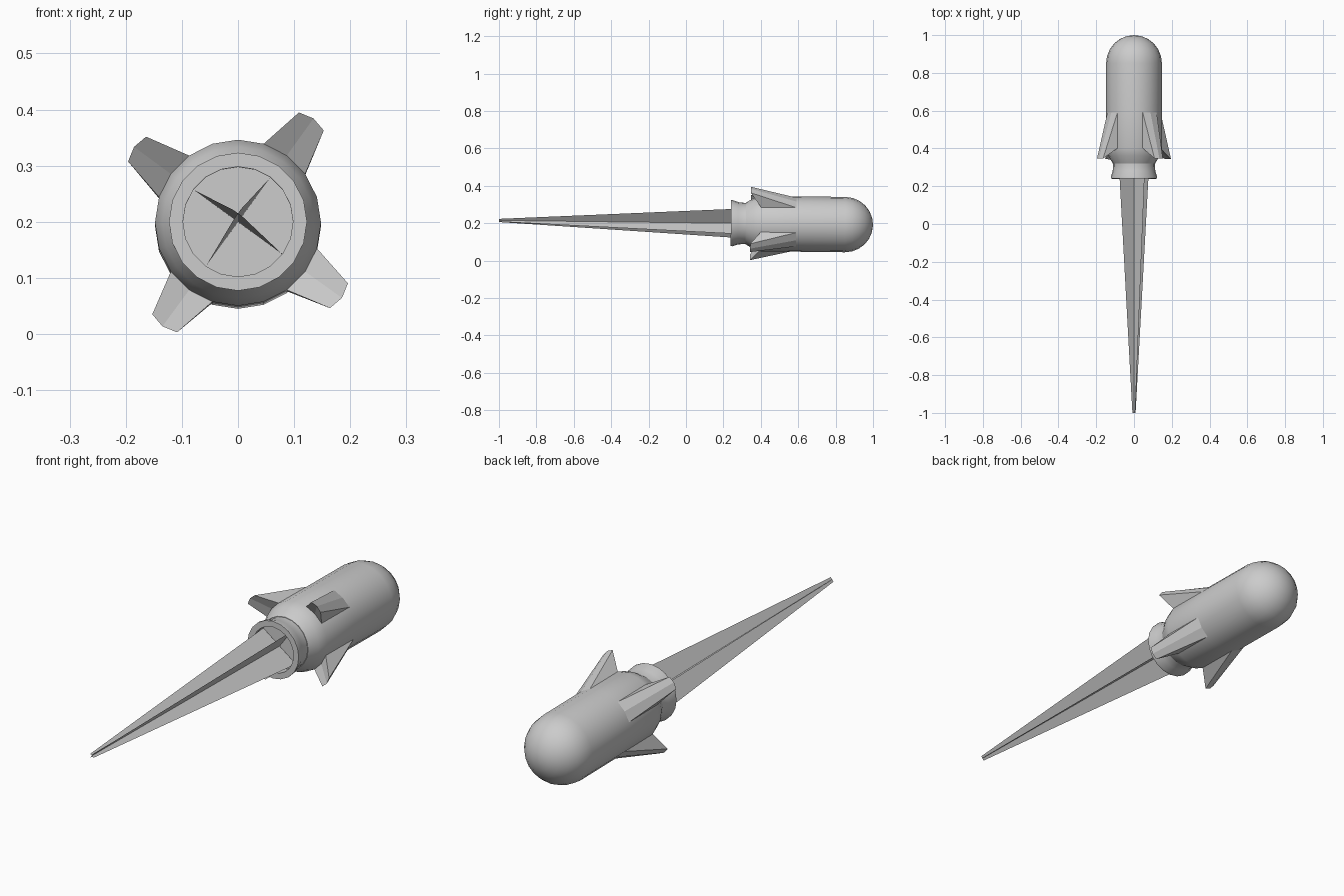
import bpy, bmesh
from math import sin, cos, radians
from mathutils import Vector

if "Cube" in bpy.data.objects:
    bpy.data.objects.remove(bpy.data.objects["Cube"])

SIDES = 20
R = 0.148          # body radius
TILT = -0.012      # the whole model leans slightly nose-down
AXIS_Z = 0.203


def polar(r, deg, y):
    return Vector((r * cos(radians(deg)), y, r * sin(radians(deg))))


def finish(name, bm, smooth=None, recalc=True):
    if recalc:
        bmesh.ops.recalc_face_normals(bm, faces=bm.faces)
    mesh = bpy.data.meshes.new(name)
    bm.to_mesh(mesh)
    bm.free()
    ob = bpy.data.objects.new(name, mesh)
    bpy.context.collection.objects.link(ob)
    ob.location.z = AXIS_Z
    ob.rotation_euler.x = TILT
    if smooth:
        bpy.ops.object.select_all(action='DESELECT')
        ob.select_set(True)
        bpy.context.view_layer.objects.active = ob
        bpy.ops.object.shade_smooth_by_angle(angle=radians(smooth))
    return ob


def lathe(name, profile, smooth=28):
    """Spin (radius, y) points around the y axis."""
    bm = bmesh.new()
    rings = []
    for r, y in profile:
        if r == 0:
            rings.append([bm.verts.new((0, y, 0))] * SIDES)
        else:
            rings.append([bm.verts.new(polar(r, 360 * i / SIDES, y)) for i in range(SIDES)])
    for a, b in zip(rings, rings[1:]):
        for i in range(SIDES):
            j = (i + 1) % SIDES
            bm.faces.new(list(dict.fromkeys((a[i], a[j], b[j], b[i]))))
    return finish(name, bm, smooth)


# Body: domed nose, straight barrel, tapered tail
dome = [(R * sin(radians(a)), 0.85 + 0.15 * cos(radians(a))) for a in range(15, 91, 15)]
lathe("body", [(0, 1.0)] + dome + [(R, 0.59), (R, 0.40), (0.135, 0.36), (0.112, 0.32), (0, 0.32)])

# Nozzle: flared cup with a recessed floor
lathe("nozzle", [(0.110, 0.33), (0.110, 0.31), (0.113, 0.28), (0.123, 0.25), (0.123, 0.24),
                 (0.098, 0.24), (0.098, 0.29), (0, 0.29)])

# Fins: wedges growing out of two neighbouring body facets
for k in range(4):
    mid = 54 + 90 * k
    bm = bmesh.new()
    lead = [bm.verts.new(polar(R, mid + d, 0.59)) for d in (-18, 0, 18)]
    root = [bm.verts.new(polar(R, mid + d, 0.40)) for d in (-18, 0, 18)]
    tip = [bm.verts.new(polar(r, mid + d, 0.345)) for r, d in ((0.224, -7), (0.229, 0), (0.224, 7))]
    for i in (0, 1):
        bm.faces.new((lead[i], lead[i + 1], tip[i + 1], tip[i]))
        bm.faces.new((tip[i], tip[i + 1], root[i + 1], root[i]))
        bm.faces.new((root[i], root[i + 1], lead[i + 1], lead[i]))
    for i in (0, 2):
        bm.faces.new((lead[i], tip[i], root[i]))
    finish(f"fin_{k + 1}", bm)

# Exhaust flame: two crossed flat blades tapering to the front
for k in range(2):
    bm = bmesh.new()
    a = 54 + 90 * k
    bm.faces.new([bm.verts.new(polar(r, a, y)) for r, y in
                  ((0.097, 0.285), (-0.097, 0.285), (-0.0105, -1.0), (0.0105, -1.0))])
    finish(f"flame_blade_{k + 1}", bm, recalc=False)
